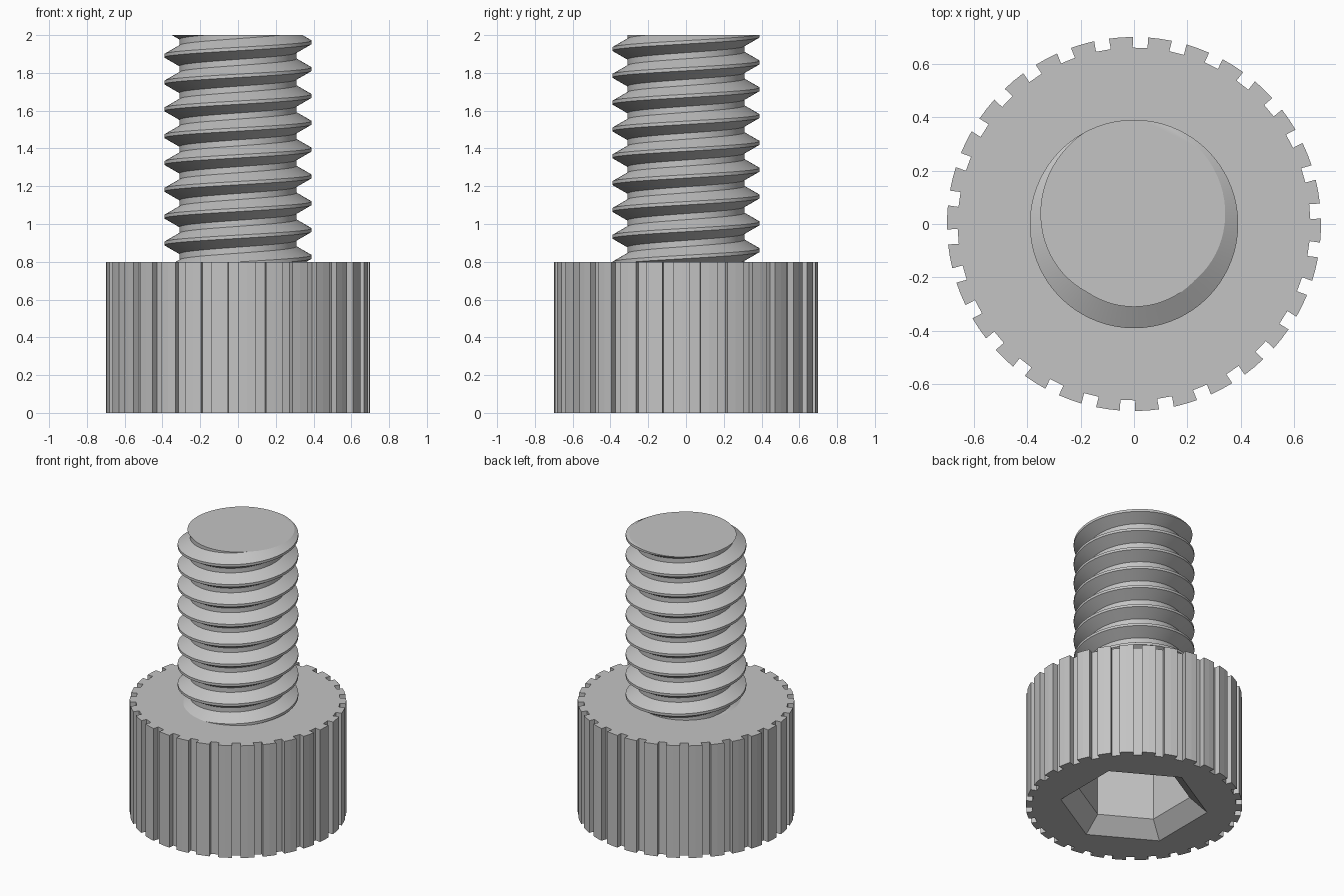
import bpy, bmesh
from math import sin, cos, pi, radians

cube = bpy.data.objects.get("Cube")
if cube:
    bpy.data.objects.remove(cube, do_unlink=True)

steel = bpy.data.materials.new("steel_grey")
steel.use_nodes = True
steel.diffuse_color = (0.55, 0.55, 0.55, 1)
steel.node_tree.nodes["Principled BSDF"].inputs["Base Color"].default_value = (0.55, 0.55, 0.55, 1)


def finish(bm, name, smooth_angle=None):
    bmesh.ops.recalc_face_normals(bm, faces=bm.faces[:])
    mesh = bpy.data.meshes.new(name)
    bm.to_mesh(mesh)
    bm.free()
    mesh.materials.append(steel)
    obj = bpy.data.objects.new(name, mesh)
    bpy.context.collection.objects.link(obj)
    if smooth_angle:
        bpy.ops.object.select_all(action='DESELECT')
        obj.select_set(True)
        bpy.context.view_layer.objects.active = obj
        bpy.ops.object.shade_smooth_by_angle(angle=radians(smooth_angle))
    return obj


def ring(bm, points, z):
    return [bm.verts.new((x, y, z)) for x, y in points]


def bridge(bm, low, high):
    n = len(low)
    for i in range(n):
        j = (i + 1) % n
        bm.faces.new((low[i], low[j], high[j], high[i]))


def loop_edges(bm, loop):
    return [bm.edges.get((v, loop[i - 1])) or bm.edges.new((v, loop[i - 1]))
            for i, v in enumerate(loop)]


# Knurled head with a chamfered hexagonal socket in its underside
HEAD_R, FLOOR_R, HEAD_H = 0.70, 0.66, 0.80
TEETH, GROOVE = 30, 0.056
step = 2 * pi / TEETH
outer_half = GROOVE / 2 / HEAD_R
floor_half = GROOVE / 2 / FLOOR_R
outline = []
for k in range(TEETH):
    a = radians(4) + k * step
    arc = [(FLOOR_R, -floor_half), (FLOOR_R, floor_half), (HEAD_R, outer_half),
           (HEAD_R, step / 2), (HEAD_R, step - outer_half)]
    outline += [(r * cos(a + d), r * sin(a + d)) for r, d in arc]


def hexagon(r):
    return [(r * cos(pi / 6 + i * pi / 3), r * sin(pi / 6 + i * pi / 3)) for i in range(6)]


bm = bmesh.new()
bottom, top = ring(bm, outline, 0), ring(bm, outline, HEAD_H)
bridge(bm, bottom, top)
bm.faces.new(top)
mouth = ring(bm, hexagon(0.48), 0)
throat = ring(bm, hexagon(0.365), 0.10)
floor = ring(bm, hexagon(0.365), 0.50)
bridge(bm, mouth, throat)
bridge(bm, throat, floor)
bm.faces.new(floor)
bmesh.ops.triangle_fill(bm, use_beauty=True, edges=loop_edges(bm, bottom) + loop_edges(bm, mouth))
finish(bm, "knurled_head")

# Threaded shank: a right-handed helical profile trimmed flat at both ends
PITCH, CREST_R, ROOT_R, SEG, TURNS = 0.142, 0.39, 0.31, 72, 13
crest, flank = PITCH / 8, 0.046
profile = [(CREST_R, -crest / 2), (CREST_R, crest / 2), (ROOT_R, crest / 2 + flank),
           (ROOT_R, PITCH - crest / 2 - flank), (CREST_R, PITCH - crest / 2)]
start = 1.962 - 11 * PITCH
bm = bmesh.new()
previous = None
for i in range(SEG * TURNS + 1):
    a = 2 * pi * i / SEG
    rise = start + PITCH * i / SEG
    row = [bm.verts.new((r * cos(a), r * sin(a), rise + z)) for r, z in profile]
    if previous:
        for j in range(len(row) - 1):
            bm.faces.new((previous[j], row[j], row[j + 1], previous[j + 1]))
    previous = row
bmesh.ops.remove_doubles(bm, verts=bm.verts[:], dist=0.0001)
for z, direction in ((2.0, 1), (HEAD_H - 0.02, -1)):
    cut = bmesh.ops.bisect_plane(bm, geom=bm.verts[:] + bm.edges[:] + bm.faces[:],
                                 plane_co=(0, 0, z), plane_no=(0, 0, direction),
                                 clear_outer=True, dist=0.00001)
    rim = [v for v in bm.verts if abs(v.co.z - z) < 0.0001]
    edges = [e for e in bm.edges if e.is_boundary and all(v in rim for v in e.verts)]
    bmesh.ops.edgeloop_fill(bm, edges=edges)
finish(bm, "threaded_shank", 30)
